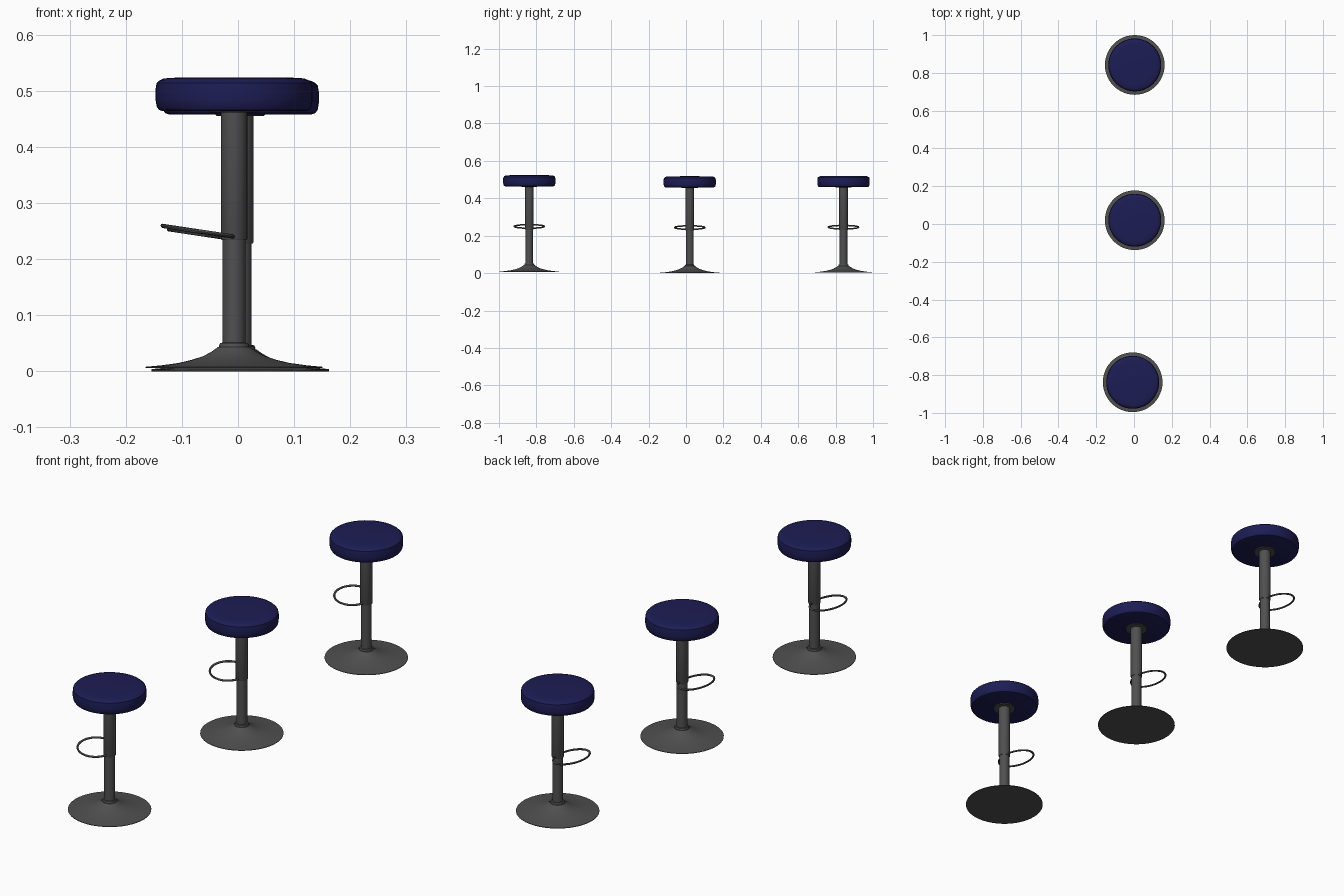
import bpy, math

if "Cube" in bpy.data.objects:
    bpy.data.objects.remove(bpy.data.objects["Cube"])

blue = bpy.data.materials.new("blue_vinyl")
blue.diffuse_color = (0.012, 0.012, 0.09, 1)
blue.use_nodes = True
blue.node_tree.nodes["Principled BSDF"].inputs["Base Color"].default_value = blue.diffuse_color
steel = bpy.data.materials.new("dark_steel")
steel.diffuse_color = (0.08, 0.08, 0.08, 1)
steel.use_nodes = True
steel.node_tree.nodes["Principled BSDF"].inputs["Base Color"].default_value = steel.diffuse_color


def smooth(obj, angle=35):
    bpy.ops.object.select_all(action='DESELECT')
    obj.select_set(True)
    bpy.context.view_layer.objects.active = obj
    bpy.ops.object.shade_smooth_by_angle(angle=math.radians(angle))


def make(name, verts, faces, loc, mat):
    mesh = bpy.data.meshes.new(name)
    mesh.from_pydata(verts, [], faces)
    mesh.materials.append(mat)
    obj = bpy.data.objects.new(name, mesh)
    obj.location = loc
    bpy.context.collection.objects.link(obj)
    smooth(obj)
    return obj


def lathe(name, profile, loc, mat, n=48):
    """Revolve (radius, z) points, listed bottom to top, and cap both ends."""
    verts = [(r * math.cos(2 * math.pi * i / n), r * math.sin(2 * math.pi * i / n), z)
             for r, z in profile for i in range(n)]
    faces = [(k * n + i, k * n + (i + 1) % n, (k + 1) * n + (i + 1) % n, (k + 1) * n + i)
             for k in range(len(profile) - 1) for i in range(n)]
    faces.append(tuple(reversed(range(n))))
    faces.append(tuple(range(len(verts) - n, len(verts))))
    return make(name, verts, faces, loc, mat)


def foot_ring(name, loc, mat, n=48, m=10, tube=0.004):
    """Tilted oval tube that passes through the column and rises outward."""
    cx, rx, ry, slope = -0.0635, 0.0635, 0.081, -0.15
    verts, faces = [], []
    for i in range(n):
        t = 2 * math.pi * i / n
        x, y = cx + rx * math.cos(t), ry * math.sin(t)
        nx, ny = ry * math.cos(t), rx * math.sin(t)
        length = math.hypot(nx, ny)
        for j in range(m):
            a = 2 * math.pi * j / m
            d = tube * math.cos(a) / length
            px = x + nx * d
            verts.append((px, y + ny * d, 0.234 + slope * px + tube * math.sin(a)))
            i2, j2 = (i + 1) % n, (j + 1) % m
            faces.append((i * m + j, i2 * m + j, i2 * m + j2, i * m + j2))
    return make(name, verts, faces, loc, mat)


BASE = [(0.158, 0), (0.158, 0.002), (0.13, 0.0045), (0.098, 0.009), (0.075, 0.0145),
        (0.055, 0.021), (0.04, 0.029), (0.029, 0.037)]
COLLAR = [(0.0265, 0.034), (0.0268, 0.040), (0.025, 0.044), (0.021, 0.045)]
SEAT = [(0.128, 0.458), (0.134, 0.460), (0.138, 0.466), (0.140, 0.478), (0.140, 0.496),
        (0.138, 0.508), (0.1365, 0.509), (0.134, 0.512), (0.125, 0.516),
        (0.10, 0.5175), (0.02, 0.518)]

# Three matching stools in a row
for label, loc in (("front", (-0.007, -0.838, 0.006)),
                   ("middle", (0.004, 0.02, 0)),
                   ("back", (0.004, 0.842, 0.002))):
    lathe(label + "_base", BASE, loc, steel)
    lathe(label + "_collar", COLLAR, loc, steel)
    lathe(label + "_lower_column", [(0.0205, 0.03), (0.0205, 0.24)], loc, steel, 32)
    lathe(label + "_upper_column", [(0.0225, 0.228), (0.0235, 0.23), (0.0235, 0.46)], loc, steel, 32)
    lathe(label + "_seat_plate", [(0.042, 0.455), (0.044, 0.457), (0.044, 0.462)], loc, steel)
    lathe(label + "_seat", SEAT, loc, blue)
    foot_ring(label + "_footrest", loc, steel)
